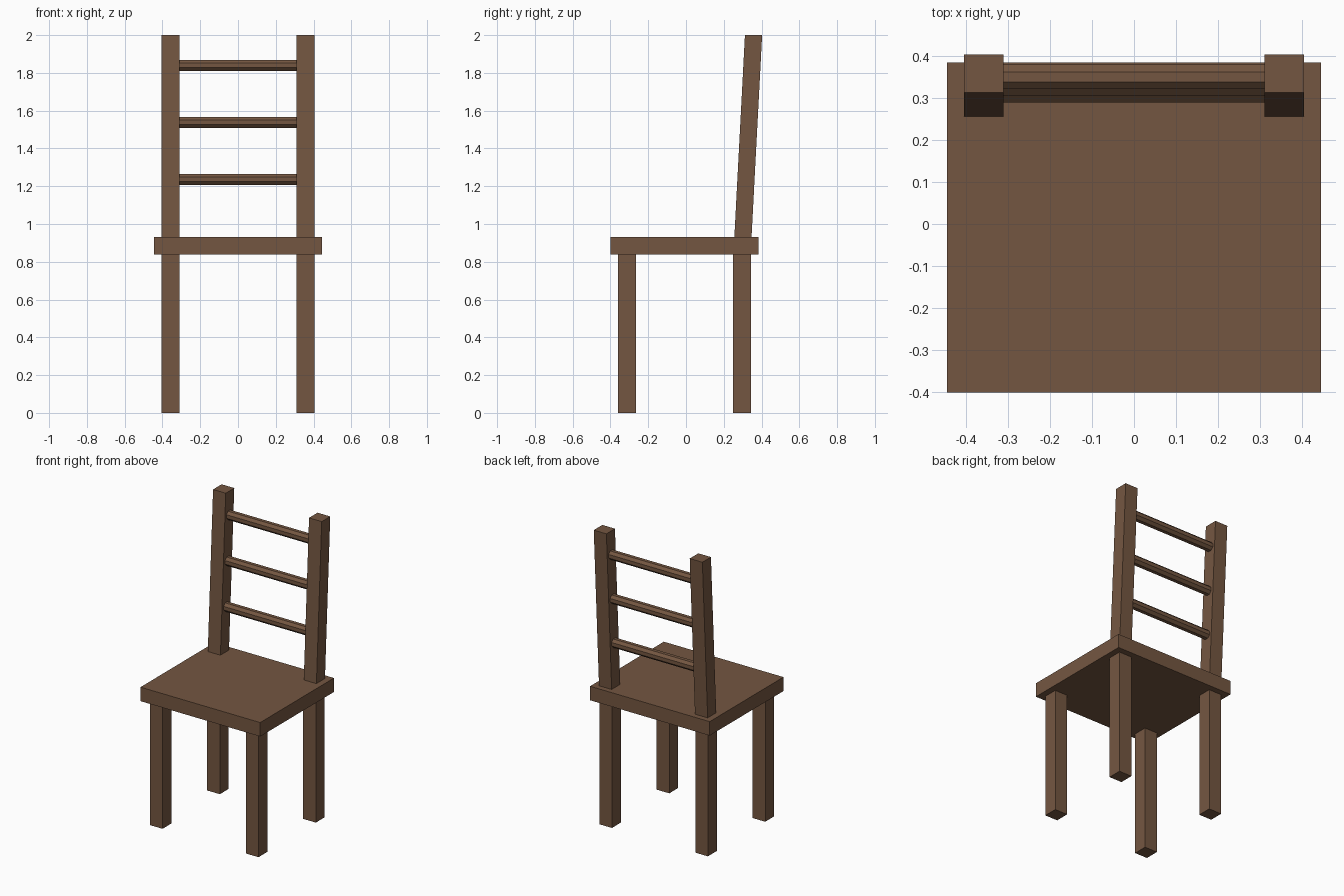
import bpy, bmesh, math
from mathutils import Matrix

if "Cube" in bpy.data.objects:
    bpy.data.objects.remove(bpy.data.objects["Cube"])

wood = bpy.data.materials.new("brown_wood")
wood.diffuse_color = (0.175, 0.094, 0.053, 1)
wood.use_nodes = True
wood.node_tree.nodes["Principled BSDF"].inputs["Base Color"].default_value = wood.diffuse_color


def finish(name, bm):
    bmesh.ops.recalc_face_normals(bm, faces=bm.faces)
    mesh = bpy.data.meshes.new(name)
    bm.to_mesh(mesh)
    bm.free()
    mesh.materials.append(wood)
    obj = bpy.data.objects.new(name, mesh)
    bpy.context.collection.objects.link(obj)
    return obj


def box(name, x, y, z, lean=0.0):
    """Box from (min, max) ranges; lean shifts the top back in y."""
    bm = bmesh.new()
    bmesh.ops.create_cube(bm, size=1)
    for v in bm.verts:
        top = v.co.z > 0
        v.co = (x[v.co.x > 0], y[v.co.y > 0] + (lean if top else 0), z[top])
    return finish(name, bm)


# Seat slab
box("seat", (-0.445, 0.445), (-0.40, 0.384), (0.838, 0.932))

# Legs and leaning back posts, one set per side
for side, s in (("left", -1), ("right", 1)):
    x = tuple(sorted((s * 0.31, s * 0.404)))
    box(f"front_leg_{side}", x, (-0.359, -0.265), (0, 0.838))
    box(f"back_leg_{side}", x, (0.25, 0.344), (0, 0.838))
    box(f"back_post_{side}", x, (0.256, 0.347), (0.932, 2.0), lean=0.056)

# Eight-sided rungs between the posts, flat side facing front
APOTHEM = 0.029
for i, z in enumerate((1.236, 1.538, 1.84)):
    y = 0.302 + 0.056 * (z - 0.932) / 1.068
    bm = bmesh.new()
    r = APOTHEM / math.cos(math.pi / 8)
    bmesh.ops.create_cone(
        bm, cap_ends=True, segments=8, radius1=r, radius2=r, depth=0.63,
        matrix=Matrix.Translation((0, y, z)) @ Matrix.Rotation(math.pi / 2, 4, 'Y')
        @ Matrix.Rotation(math.pi / 8, 4, 'Z'))
    finish(f"back_rung_{i + 1}", bm)
